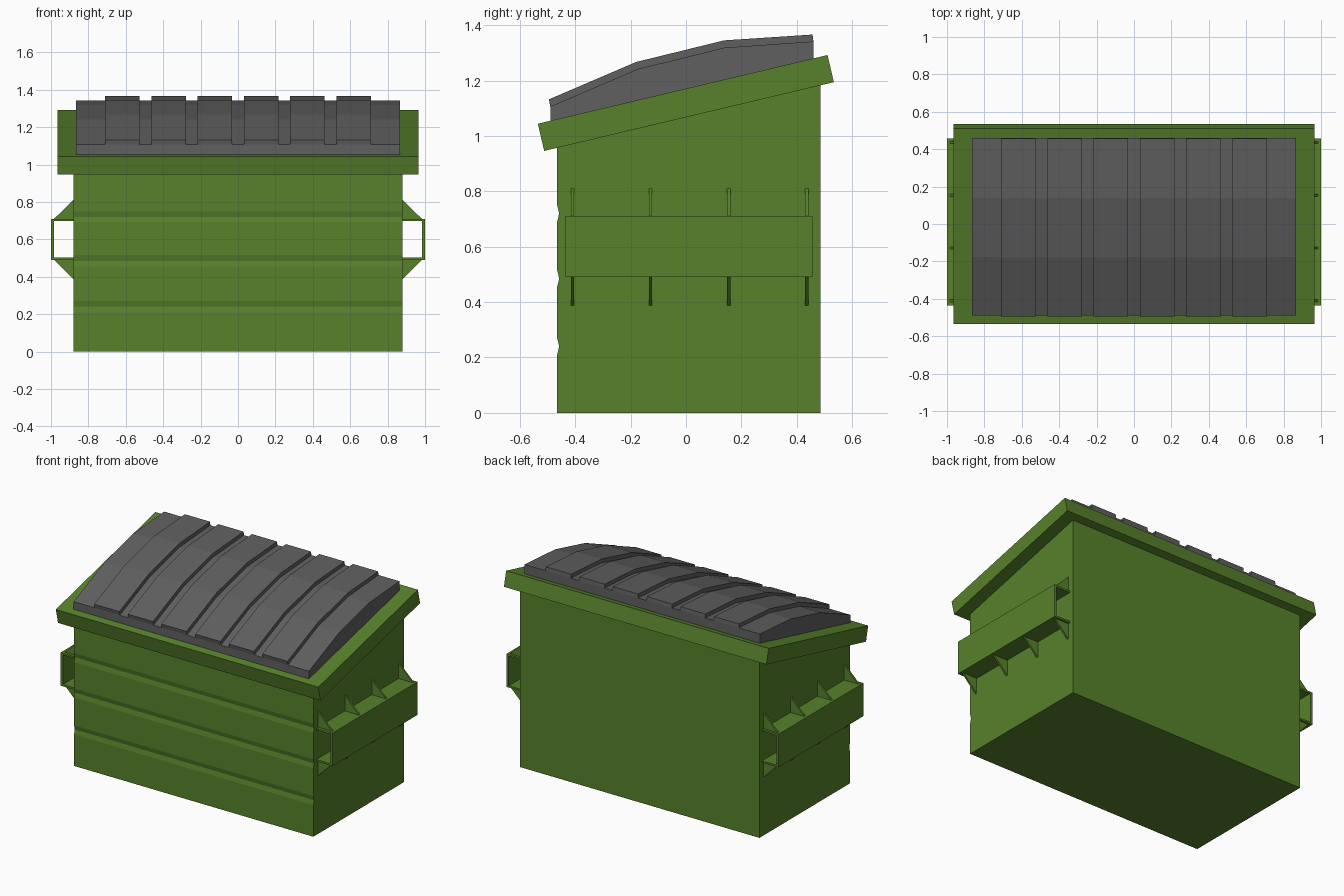
import bpy, bmesh
from mathutils import Vector

if "Cube" in bpy.data.objects:
    bpy.data.objects.remove(bpy.data.objects["Cube"])


def material(name, color):
    m = bpy.data.materials.new(name)
    m.diffuse_color = color
    m.use_nodes = True
    m.node_tree.nodes["Principled BSDF"].inputs["Base Color"].default_value = m.diffuse_color
    return m


GREEN = material("green_paint", (0.095, 0.22, 0.024, 1))
GREY = material("dark_plastic", (0.115, 0.115, 0.115, 1))


def prisms(name, items, mat, mirror=False):
    """Each item: (profile, axis, start, end). Profile is (y,z) for X, (x,z) for Y."""
    bm = bmesh.new()
    for profile, axis, a, b in items:
        def co(p, t):
            return (t, p[0], p[1]) if axis == 'X' else (p[0], t, p[1])
        face = bm.faces.new([bm.verts.new(co(p, a)) for p in profile])
        ext = bmesh.ops.extrude_face_region(bm, geom=[face])
        verts = [v for v in ext["geom"] if isinstance(v, bmesh.types.BMVert)]
        step = Vector((b - a, 0, 0)) if axis == 'X' else Vector((0, b - a, 0))
        bmesh.ops.translate(bm, verts=verts, vec=step)
    bmesh.ops.recalc_face_normals(bm, faces=bm.faces)
    mesh = bpy.data.meshes.new(name)
    bm.to_mesh(mesh)
    bm.free()
    mesh.materials.append(mat)
    ob = bpy.data.objects.new(name, mesh)
    bpy.context.collection.objects.link(ob)
    if mirror:
        ob.modifiers.new("mirror", 'MIRROR').use_axis[0] = True
    return ob


# Body with three shallow V grooves across the front
front, back = -0.465, 0.485
body = [(back, 0), (front, 0)]
for z in (0.24, 0.485, 0.72):
    body += [(front, z - 0.03), (front + 0.007, z), (front, z + 0.03)]
body += [(front, 1.0), (back, 1.235)]
prisms("bin_body", [(body, 'X', -0.88, 0.88)], GREEN)

# Sloping rim
rim = [(-0.535, 1.044), (0.511, 1.292), (0.534, 1.194), (-0.512, 0.946)]
prisms("rim", [(rim, 'X', -0.965, 0.965)], GREEN)

# Arched lid
arch = [(-0.49, 1.106), (-0.176, 1.241), (0.14, 1.319), (0.46, 1.341)]
prisms("lid", [([(-0.49, 1.05)] + arch + [(0.46, 1.275)], 'X', -0.865, 0.865)], GREY)

# Six raised ribs following the arch
top = [(-0.495, 1.132), (-0.18, 1.267), (0.138, 1.345), (0.457, 1.366)]
rib = top + arch[::-1]
prisms("lid_ribs", [(rib, 'X', s * c - 0.0925, s * c + 0.0925)
                    for s in (-1, 1) for c in (0.125, 0.371, 0.618)], GREY)

# Fork pockets: open channels on both sides
channel = [(0.88, 0.49), (1.0, 0.49), (1.0, 0.71), (0.88, 0.71),
           (0.88, 0.698), (0.984, 0.698), (0.984, 0.502), (0.88, 0.502)]
prisms("fork_pockets", [(channel, 'Y', -0.435, 0.457)], GREEN, mirror=True)

# Triangular gussets above and below the pockets
upper = [(0.88, 0.71), (0.983, 0.71), (0.88, 0.81)]
lower = [(0.88, 0.49), (0.983, 0.49), (0.88, 0.387)]
prisms("gussets", [(tri, 'Y', y - 0.006, y + 0.006)
                   for y in (-0.41, -0.128, 0.154, 0.436)
                   for tri in (upper, lower)], GREEN, mirror=True)
